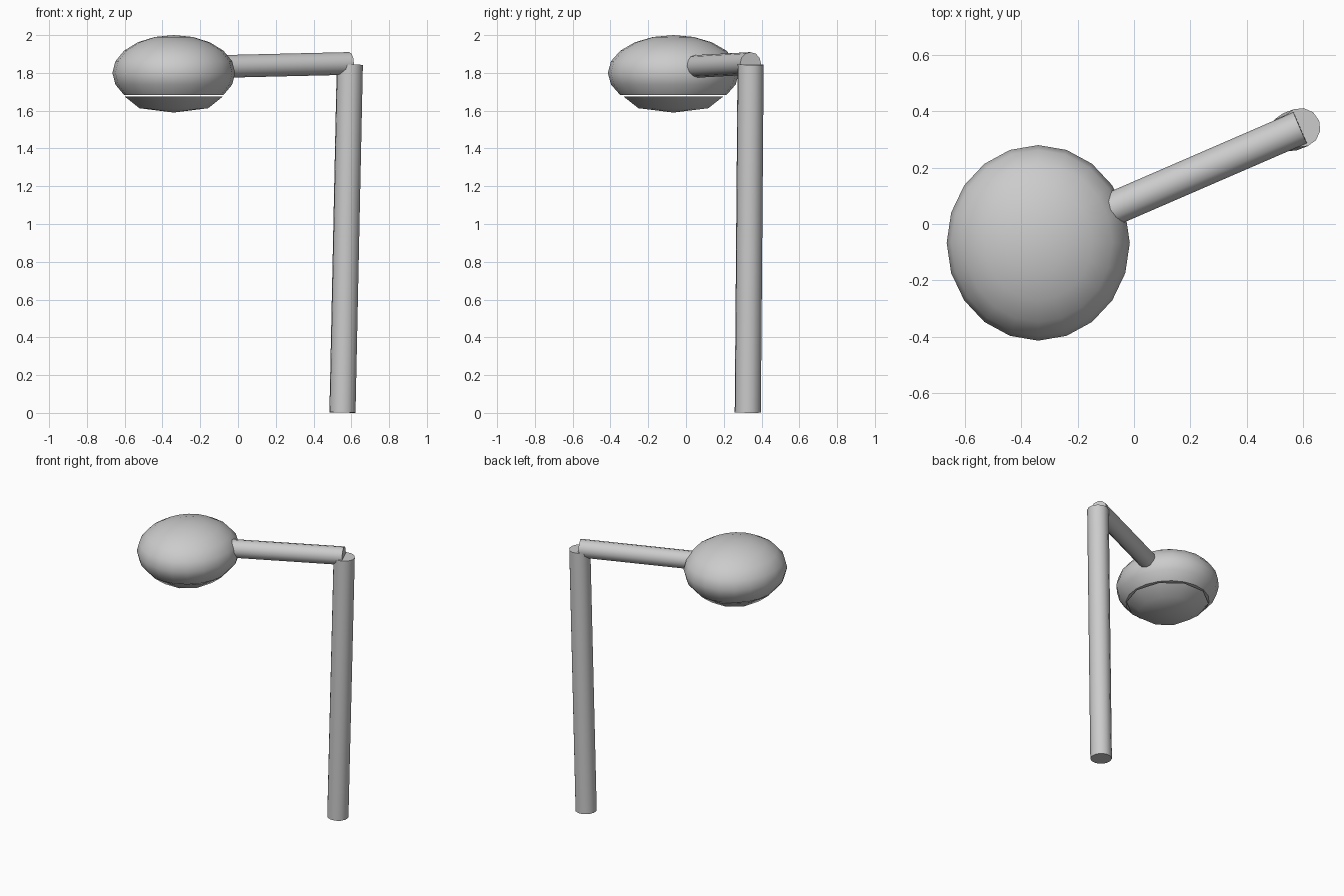
import bpy, bmesh
from math import radians, sin, cos, pi
from mathutils import Vector, Matrix

if "Cube" in bpy.data.objects:
    bpy.data.objects.remove(bpy.data.objects["Cube"])

grey = bpy.data.materials.new("light grey")
grey.use_nodes = True
grey.diffuse_color = (0.6, 0.6, 0.6, 1)
grey.node_tree.nodes["Principled BSDF"].inputs["Base Color"].default_value = grey.diffuse_color


def finish(bm, name):
    bmesh.ops.recalc_face_normals(bm, faces=bm.faces)
    mesh = bpy.data.meshes.new(name)
    bm.to_mesh(mesh)
    bm.free()
    mesh.materials.append(grey)
    obj = bpy.data.objects.new(name, mesh)
    bpy.context.collection.objects.link(obj)
    bpy.ops.object.select_all(action="DESELECT")
    obj.select_set(True)
    bpy.context.view_layer.objects.active = obj
    bpy.ops.object.shade_smooth_by_angle(angle=radians(40))
    return obj


def rod(name, start, end, radius, sides=12):
    start, end = Vector(start), Vector(end)
    axis = end - start
    place = Matrix.Translation((start + end) / 2) @ axis.to_track_quat("Z", "Y").to_matrix().to_4x4()
    bm = bmesh.new()
    bmesh.ops.create_cone(bm, cap_ends=True, segments=sides, radius1=radius,
                          radius2=radius, depth=axis.length, matrix=place)
    return finish(bm, name)


def lathe(name, profile, center, stretch, sides):
    """Closed shape from (radius, z) rings; both ends are filled."""
    bm = bmesh.new()
    rings = []
    for r, z in profile:
        count = sides if r > 0 else 1
        rings.append([bm.verts.new((center[0] + stretch[0] * r * cos(2 * pi * i / sides),
                                    center[1] + stretch[1] * r * sin(2 * pi * i / sides), z))
                      for i in range(count)])
    for low, high in zip(rings, rings[1:]):
        for i in range(sides):
            corners = [low[i % len(low)], low[(i + 1) % len(low)],
                       high[(i + 1) % len(high)], high[i % len(high)]]
            bm.faces.new(list(dict.fromkeys(corners)))
    for ring in (rings[0], rings[-1]):
        if len(ring) > 1:
            bm.faces.new(ring)
    return finish(bm, name)


# Leaning pole and the arm resting on its top
rod("pole", (0.553, 0.327, 0.002), (0.592, 0.342, 1.844), 0.07)
rod("arm", (-0.13, 0.03, 1.833), (0.59, 0.342, 1.85), 0.06)

# Lamp head: squashed ball cut off one ring above the bowl
center, stretch = (-0.34, -0.067), (0.325, 0.347)
steps = [radians(a) for a in range(-36, 90, 18)]
shade = [(cos(a), 1.8 + 0.2 * sin(a)) for a in steps] + [(0, 2.0)]
lathe("lamp_shade", shade, center, stretch, 20)

# Shallow coarse bowl under the shade
lathe("lamp_bowl", [(0, 1.59), (0.56, 1.613), (0.8, 1.675)], center, stretch, 10)
